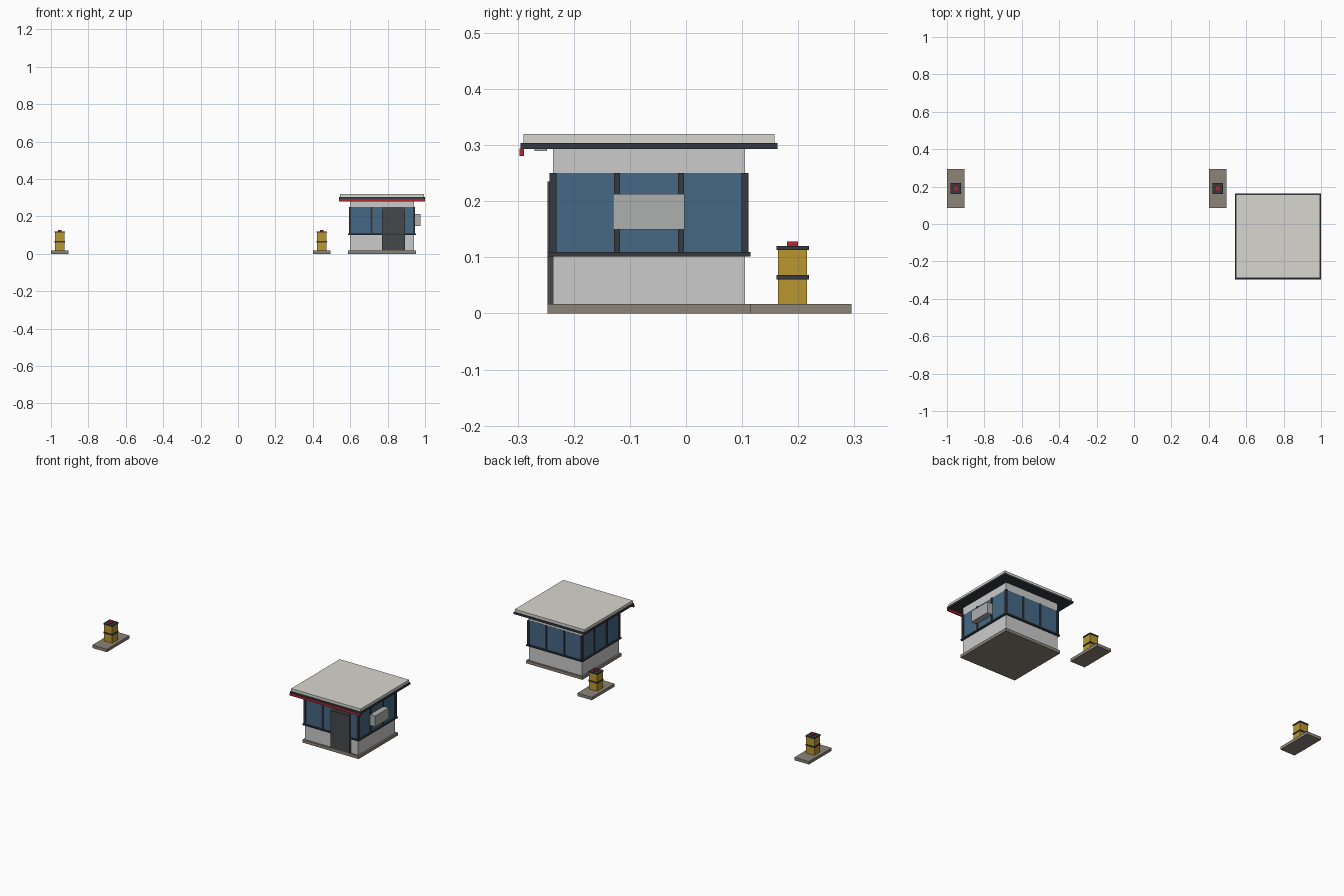
import bpy

if "Cube" in bpy.data.objects:
    bpy.data.objects.remove(bpy.data.objects["Cube"])


def material(name, r, g, b):
    m = bpy.data.materials.new(name)
    m.diffuse_color = (r, g, b, 1)
    m.use_nodes = True
    m.node_tree.nodes["Principled BSDF"].inputs["Base Color"].default_value = m.diffuse_color
    return m


concrete = material("concrete", 0.26, 0.23, 0.19)
wall = material("wall_paint", 0.62, 0.62, 0.61)
roof_mat = material("roof_panel", 0.68, 0.67, 0.63)
dark = material("dark_trim", 0.035, 0.04, 0.05)
door_mat = material("door_grey", 0.06, 0.065, 0.07)
glass = material("glass", 0.06, 0.14, 0.23)
red = material("red", 0.45, 0.02, 0.03)
yellow = material("yellow", 0.50, 0.31, 0.03)
metal = material("unit_grey", 0.42, 0.43, 0.43)


def box(name, x0, x1, y0, y1, z0, z1, mat):
    bpy.ops.mesh.primitive_cube_add(size=1, location=((x0 + x1) / 2, (y0 + y1) / 2, (z0 + z1) / 2))
    o = bpy.context.object
    o.name = name
    o.scale = (x1 - x0, y1 - y0, z1 - z0)
    bpy.ops.object.transform_apply(location=False, rotation=False, scale=True)
    o.data.materials.append(mat)
    return o


CX, CY, H = 0.77, -0.066, 0.171   # booth centre and half width


def layer(name, half, z0, z1, mat):
    return box(name, CX - half, CX + half, CY - half, CY + half, z0, z1, mat)


# Booth body, stacked from the ground up
layer("booth_plinth", 0.181, 0, 0.017, concrete)
layer("lower_wall", H, 0.017, 0.103, wall)
layer("window_sill", 0.181, 0.102, 0.110, dark)
layer("window_glass", H + 0.001, 0.110, 0.250, glass)
layer("upper_wall", H, 0.250, 0.294, wall)
layer("roof_fascia", 0.229, 0.293, 0.304, dark)
layer("roof_panel", 0.224, 0.304, 0.320, roof_mat)

# Corner posts
for sx in (-1, 1):
    for sy in (-1, 1):
        x, y = CX + sx * H, CY + sy * H
        box("corner_post", x - 0.006, x + 0.006, y - 0.006, y + 0.006, 0.110, 0.250, dark)

# Mullions dividing each side into three panes
for s in (-1, 1):
    for t in (-0.057, 0.057):
        f = s * H
        box("mullion", CX + t - 0.005, CX + t + 0.005, CY + f - 0.005, CY + f + 0.005, 0.110, 0.250, dark)
        box("mullion", CX + f - 0.005, CX + f + 0.005, CY + t - 0.005, CY + t + 0.005, 0.110, 0.250, dark)

# Door on the front
box("door", 0.769, 0.894, -0.247, -0.235, 0.017, 0.235, door_mat)
box("door_header", 0.769, 0.894, -0.243, -0.235, 0.235, 0.250, door_mat)

# Red strip, soffit lamp and air conditioner
box("red_roof_strip", 0.541, 0.999, -0.297, -0.289, 0.281, 0.294, red)
box("soffit_lamp", 0.800, 0.864, -0.270, -0.248, 0.290, 0.294, metal)
box("air_conditioner", 0.935, 0.976, -0.130, -0.003, 0.150, 0.213, metal)

# Two barrier posts on concrete islands
for x in (-0.953, 0.448):
    def block(name, hx, hy, z0, z1, mat):
        box(name, x - hx, x + hx, 0.19 - hy, 0.19 + hy, z0, z1, mat)
    block("post_island", 0.047, 0.105, 0, 0.017, concrete)
    block("post_body", 0.026, 0.026, 0.017, 0.114, yellow)
    block("post_band", 0.029, 0.029, 0.061, 0.069, dark)
    block("post_cap", 0.029, 0.029, 0.113, 0.120, dark)
    block("post_lamp", 0.010, 0.010, 0.120, 0.128, red)
